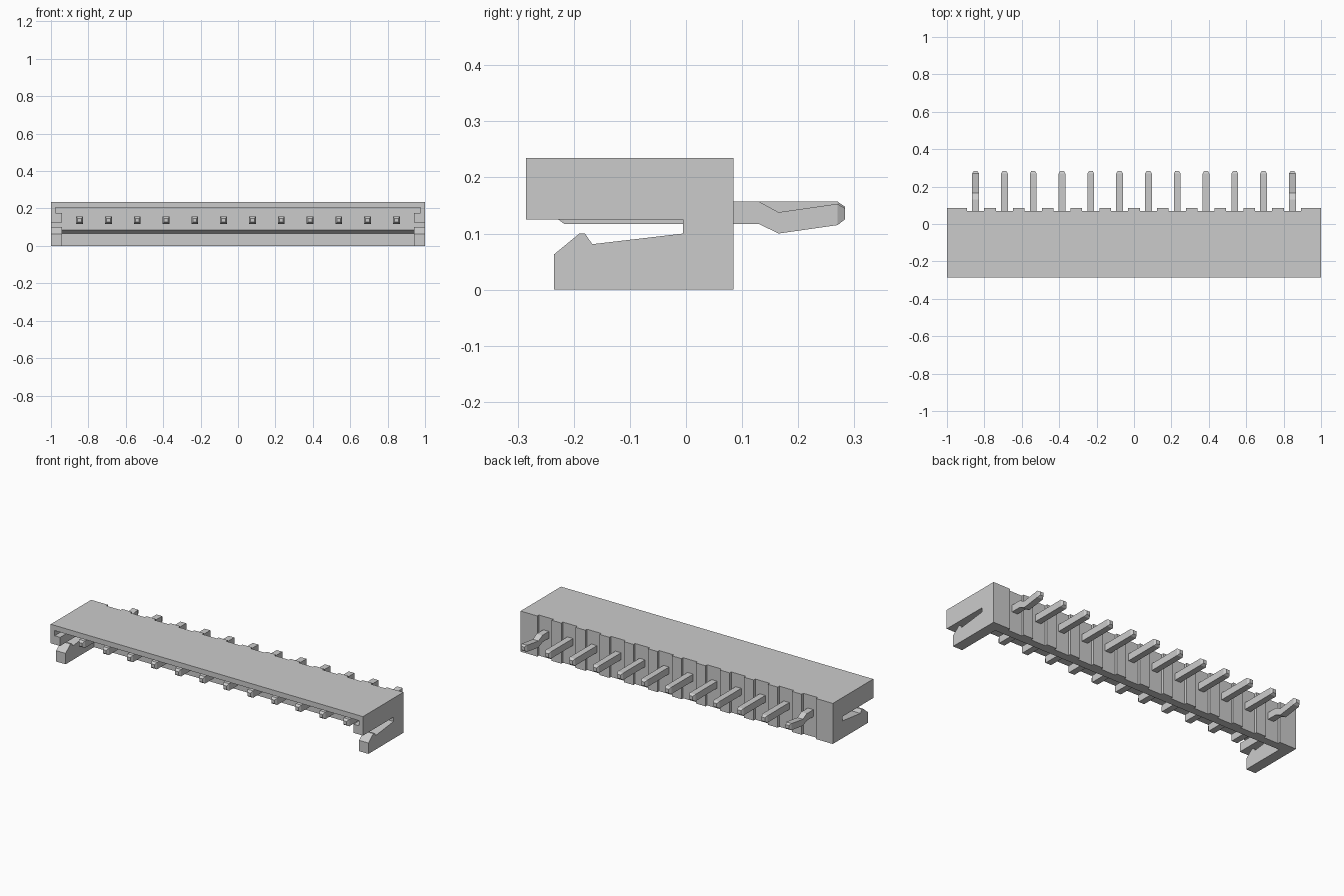
import bpy, bmesh

if "Cube" in bpy.data.objects:
    bpy.data.objects.remove(bpy.data.objects["Cube"])

PINS, PITCH = 12, 0.154
pin_xs = [(i - (PINS - 1) / 2) * PITCH for i in range(PINS)]


def make_object(name, bm):
    bmesh.ops.recalc_face_normals(bm, faces=bm.faces[:])
    mesh = bpy.data.meshes.new(name)
    bm.to_mesh(mesh)
    bm.free()
    obj = bpy.data.objects.new(name, mesh)
    bpy.context.collection.objects.link(obj)
    return obj


def prism(name, profile, x0, x1):
    """Extrude a (y, z) outline from x0 to x1."""
    bm = bmesh.new()
    face = bm.faces.new([bm.verts.new((x0, y, z)) for y, z in profile])
    ext = bmesh.ops.extrude_face_region(bm, geom=[face])["geom"]
    verts = [v for v in ext if isinstance(v, bmesh.types.BMVert)]
    bmesh.ops.translate(bm, verts=verts, vec=(x1 - x0, 0, 0))
    return make_object(name, bm)


def box(name, x0, x1, y0, y1, z0, z1):
    return prism(name, [(y0, z0), (y1, z0), (y1, z1), (y0, z1)], x0, x1)


def cut(target, cutter):
    mod = target.modifiers.new(cutter.name, "BOOLEAN")
    mod.operation, mod.solver, mod.object = "DIFFERENCE", "EXACT", cutter
    bpy.context.view_layer.objects.active = target
    bpy.ops.object.modifier_apply(modifier=mod.name)
    bpy.data.objects.remove(cutter)


def pin(name, x, stations):
    """Loft rectangles through (y, z centre, half width, half height)."""
    bm = bmesh.new()
    rings = [[bm.verts.new((x + sx * w, y, z + sz * h))
              for sx, sz in ((-1, -1), (1, -1), (1, 1), (-1, 1))]
             for y, z, w, h in stations]
    for a, b in zip(rings, rings[1:]):
        for i in range(4):
            j = (i + 1) % 4
            bm.faces.new((a[i], a[j], b[j], b[i]))
    bm.faces.new(rings[0])
    bm.faces.new(rings[-1])
    return make_object(name, bm)


# Housing: side outline with slot and hooked lower arm, across the full width
housing = prism("housing", [
    (-0.285, 0.125), (-0.005, 0.125), (-0.005, 0.10), (-0.167, 0.081),
    (-0.18, 0.10), (-0.19, 0.10), (-0.235, 0.063), (-0.235, 0),
    (0.085, 0), (0.085, 0.235), (-0.285, 0.235)], -1, 1)

# Open front cavity, leaving the top plate, end walls and stepped back wall
cut(housing, prism("cavity", [
    (-0.4, -0.1), (0.025, -0.1), (0.025, 0.065), (0, 0.085),
    (0, 0.205), (-0.4, 0.205)], -0.94, 0.94))

# Guide channels in the end walls, just under the top plate
for s in (-1, 1):
    x0, x1 = sorted((s * 0.93, s * 0.975))
    cut(housing, box("channel", x0, x1, -0.4, 0, 0.175, 0.205))

# Vertical grooves in the back around every pin
for x in pin_xs:
    cut(housing, box("groove", x - 0.046, x + 0.046, 0.07, 0.2, -0.1, 0.4))

# Pins: tapered tips at both ends, the two outermost kinked at the back
W, H, Z = 0.018, 0.02, 0.137
front = [(-0.23, Z, 0.010, 0.010), (-0.217, Z, W, H)]
straight = front + [(0.27, Z, W, H), (0.283, Z, 0.010, 0.011)]
kinked = front + [(0.13, Z, W, H), (0.165, 0.119, W, 0.019),
                  (0.27, 0.134, W, 0.019), (0.283, 0.135, 0.010, 0.010)]
for i, x in enumerate(pin_xs):
    pin(f"pin_{i + 1}", x, kinked if i in (0, PINS - 1) else straight)
